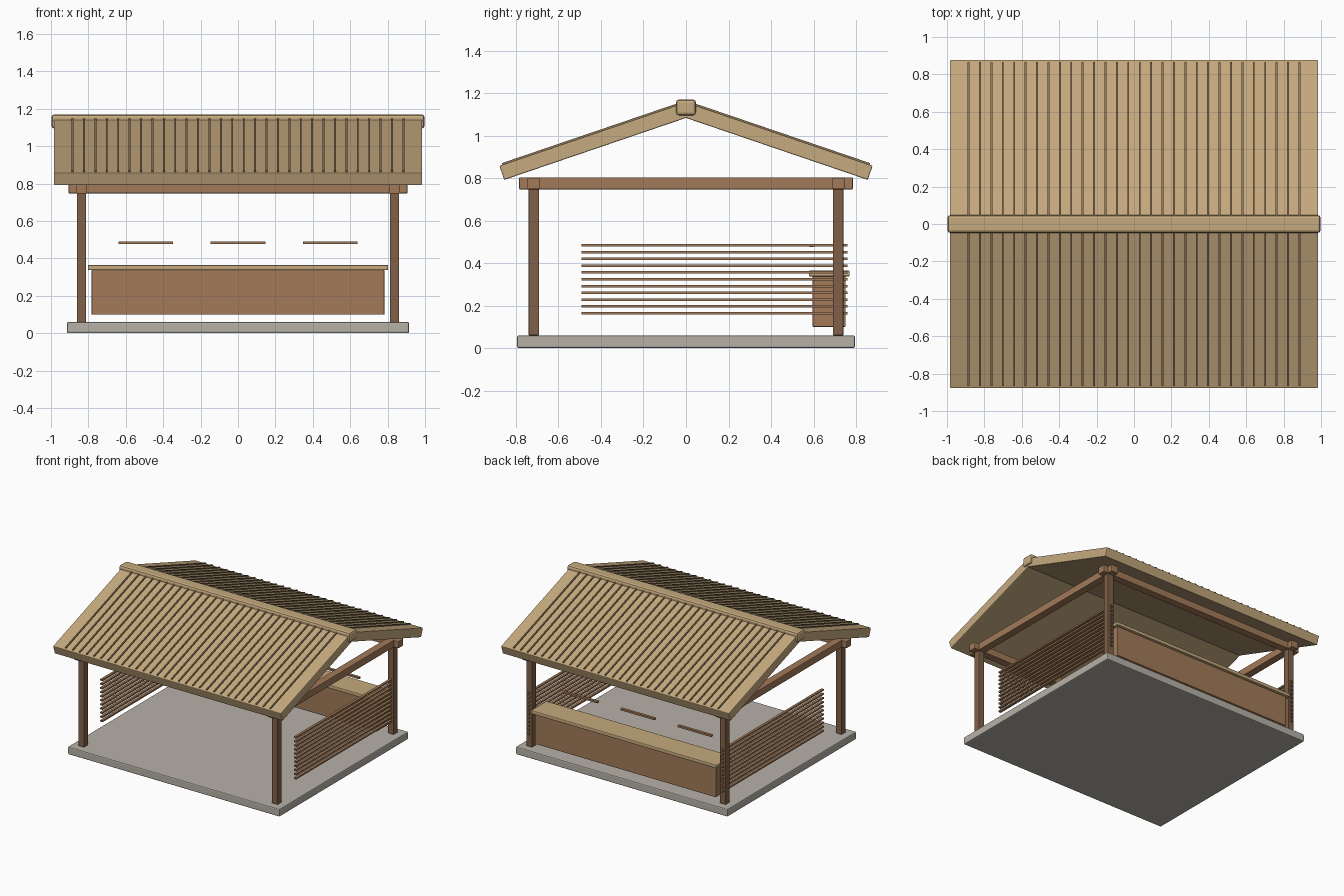
import bpy
import math
from mathutils import Matrix, Vector

old = bpy.data.objects.get("Cube")
if old:
    bpy.data.objects.remove(old, do_unlink=True)


def material(name, rgb):
    m = bpy.data.materials.new(name)
    m.use_nodes = True
    m.diffuse_color = (*rgb, 1)
    m.node_tree.nodes["Principled BSDF"].inputs["Base Color"].default_value = (*rgb, 1)
    return m


STONE = material("pale stone", (0.47, 0.44, 0.39))
POST = material("dark wood", (0.22, 0.12, 0.065))
WOOD = material("warm wood", (0.36, 0.195, 0.10))
THATCH = material("straw tan", (0.56, 0.40, 0.21))
RIB = material("dark straw", (0.27, 0.19, 0.10))


def box(name, center, size, mat, bevel=0.0, tilt=0.0):
    """Box with a rounded edge, optionally tilted about x."""
    bpy.ops.mesh.primitive_cube_add(size=1, location=center, rotation=(tilt, 0, 0))
    ob = bpy.context.object
    ob.name = name
    ob.data.transform(Matrix.Diagonal((*size, 1)))
    ob.data.materials.append(mat)
    if bevel:
        mod = ob.modifiers.new("edge", "BEVEL")
        mod.width = bevel
        mod.segments = 2
    return ob


# Floor slab
box("floor_slab", (0, 0, 0.03), (1.83, 1.59, 0.06), STONE, 0.008)

# Posts and the frame of beams
PX, PY = 0.837, 0.716
for sx, side in ((1, "left"), (-1, "right")):
    for sy, end in ((-1, "front"), (1, "back")):
        box(f"{end}_{side}_post", (sx * PX, sy * PY, 0.415), (0.05, 0.05, 0.71), POST, 0.004)
    box(f"{side}_beam", (sx * PX, 0, 0.775), (0.06, 1.57, 0.056), WOOD, 0.004)
for sy, end in ((-1, "front"), (1, "back")):
    box(f"{end}_beam", (0, sy * PY, 0.775), (1.812, 0.06, 0.055), WOOD, 0.004)

# Side screens of horizontal slats
for sx, side in ((1, "left"), (-1, "right")):
    for i in range(11):
        box(f"{side}_slat_{i + 1}", (sx * PX, 0.134, 0.164 + i * 0.032),
            (0.02, 1.25, 0.012), WOOD)

# Counter and three loose bars above it
box("counter_body", (0, 0.673, 0.219), (1.566, 0.155, 0.238), WOOD, 0.004)
box("counter_top", (0, 0.674, 0.351), (1.606, 0.192, 0.028), THATCH, 0.006)
for i, x in enumerate((-0.493, 0, 0.493)):
    box(f"hanging_bar_{i + 1}", (x, 0.591, 0.483), (0.292, 0.02, 0.014), WOOD)

# Pitched roof: two slabs with ribs running down the slope
PITCH = math.radians(18.8)
THICK, LENGTH = 0.07, 0.925
for sy, end in ((-1, "front"), (1, "back")):
    tilt = -sy * PITCH
    along = Vector((0, sy * math.cos(PITCH), -math.sin(PITCH)))
    normal = Vector((0, sy * math.sin(PITCH), math.cos(PITCH)))
    eave = Vector((0, sy * 0.878, 0.858))
    mid = eave - along * LENGTH / 2
    box(f"{end}_roof", mid - normal * THICK / 2, (1.97, LENGTH, THICK), THATCH, 0.005, tilt)
    for i in range(30):
        spot = mid + normal * 0.002 + Vector(((i - 14.5) * 0.061, 0, 0))
        box(f"{end}_roof_rib_{i + 1}", spot, (0.01, LENGTH - 0.03, 0.012), RIB, 0, tilt)

# Ridge cap
box("ridge_cap", (0, 0, 1.132), (1.995, 0.095, 0.075), THATCH, 0.015)
